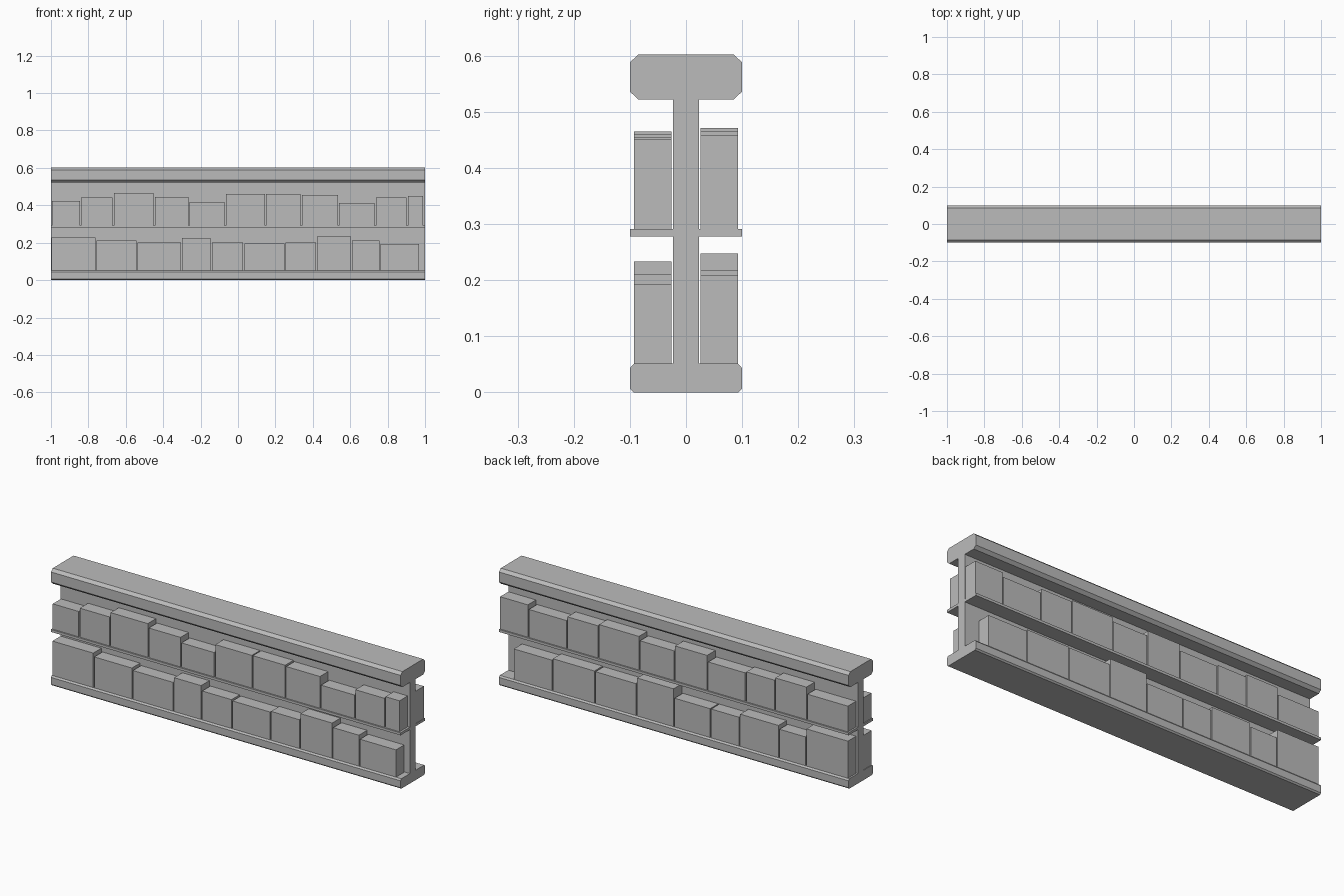
import bpy, bmesh

grey = bpy.data.materials.new("plain grey")
grey.diffuse_color = (0.5, 0.5, 0.5, 1)


def finish(name, bm):
    bmesh.ops.recalc_face_normals(bm, faces=bm.faces)
    mesh = bpy.data.meshes.new(name)
    bm.to_mesh(mesh)
    bm.free()
    mesh.materials.append(grey)
    obj = bpy.data.objects.new(name, mesh)
    bpy.context.collection.objects.link(obj)


def add_box(bm, x0, x1, y0, y1, z0, z1):
    verts = bmesh.ops.create_cube(bm, size=1)["verts"]
    for v in verts:
        v.co = (x0 if v.co.x < 0 else x1,
                y0 if v.co.y < 0 else y1,
                z0 if v.co.z < 0 else z1)


# Rack frame: mirrored half profile (y, z) extruded along x
half = [(0.093, 0), (0.1, 0.007), (0.1, 0.043), (0.093, 0.051), (0.023, 0.051),
        (0.023, 0.278), (0.1, 0.278), (0.1, 0.291), (0.023, 0.291),
        (0.023, 0.522), (0.085, 0.522), (0.1, 0.536), (0.1, 0.588), (0.085, 0.602)]
profile = half + [(-y, z) for y, z in reversed(half)]
bm = bmesh.new()
face = bm.faces.new([bm.verts.new((-1, y, z)) for y, z in profile])
ext = bmesh.ops.extrude_face_region(bm, geom=[face])
for v in ext["geom"]:
    if isinstance(v, bmesh.types.BMVert):
        v.co.x = 1
finish("rack_frame", bm)

# Rows of blocks: (side, shelf height, start x, [(end x, top z), ...])
rows = {
    "front_upper_blocks": (-1, 0.291, -0.995, [
        (-0.84, 0.422), (-0.664, 0.441), (-0.445, 0.465), (-0.258, 0.444),
        (-0.065, 0.417), (0.15, 0.46), (0.341, 0.46), (0.54, 0.455),
        (0.737, 0.412), (0.908, 0.441), (0.995, 0.451)]),
    "front_lower_blocks": (-1, 0.051, -0.997, [
        (-0.757, 0.229), (-0.536, 0.211), (-0.3, 0.2), (-0.14, 0.226),
        (0.034, 0.2), (0.254, 0.195), (0.422, 0.2), (0.61, 0.233),
        (0.763, 0.211), (0.975, 0.192)]),
    "back_upper_blocks": (1, 0.291, 0.998, [
        (0.834, 0.458), (0.613, 0.436), (0.433, 0.457), (0.198, 0.465),
        (-0.003, 0.444), (-0.192, 0.471), (-0.41, 0.439), (-0.576, 0.446),
        (-0.76, 0.459), (-0.997, 0.424)]),
    "back_lower_blocks": (1, 0.051, 0.92, [
        (0.696, 0.209), (0.453, 0.218), (0.215, 0.216), (0, 0.247),
        (-0.209, 0.2), (-0.375, 0.2), (-0.6, 0.218), (-0.754, 0.2),
        (-0.997, 0.243)]),
}
GAP = 0.006
for name, (side, base, start, blocks) in rows.items():
    bm = bmesh.new()
    y0, y1 = sorted((side * 0.026, side * 0.093))
    for end, top in blocks:
        x0, x1 = sorted((start, end + side * GAP))
        add_box(bm, x0, x1, y0, y1, base, top)
        start = end
    finish(name, bm)
